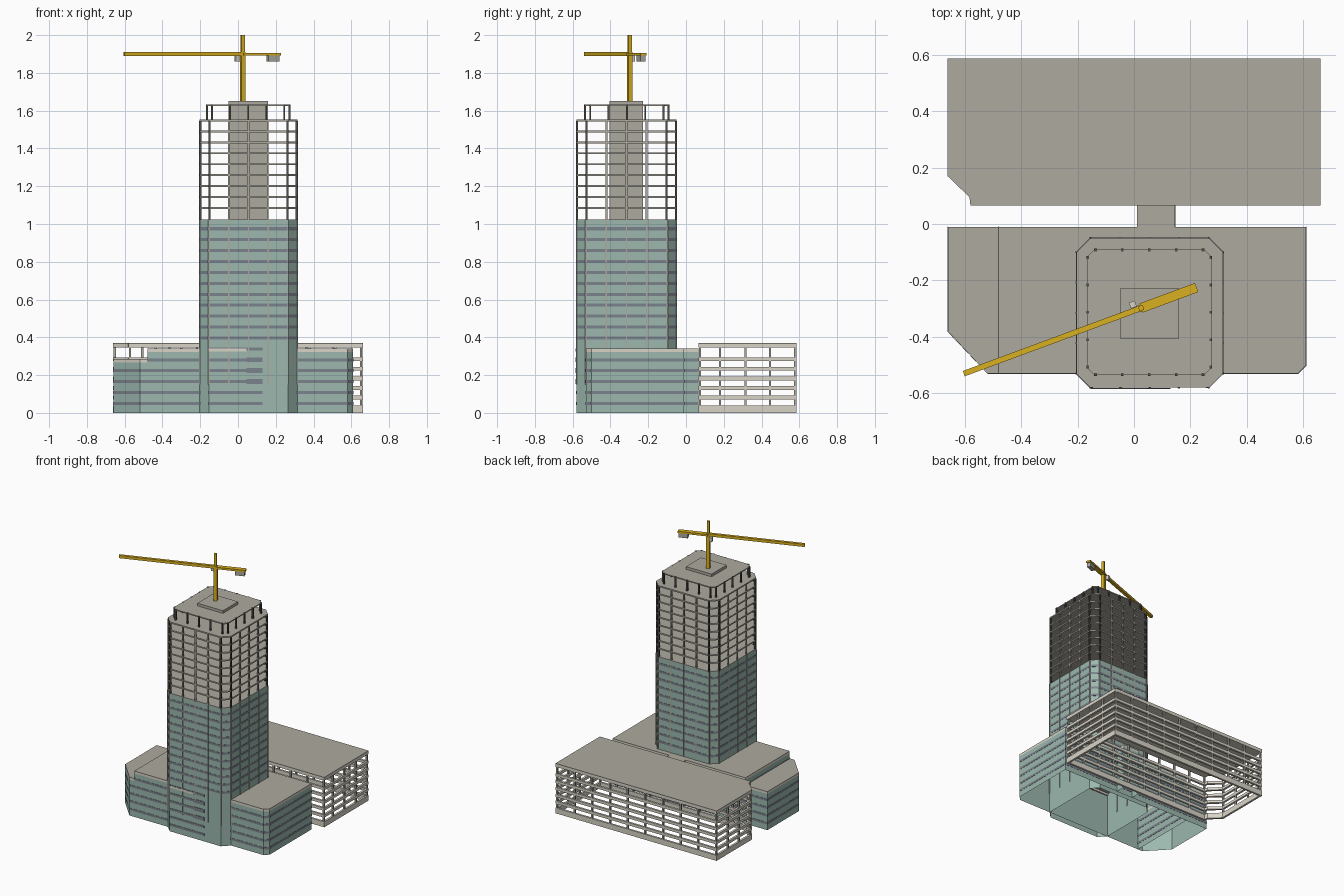
import bpy, bmesh, math
from mathutils import Matrix

cube = bpy.data.objects.get("Cube")
if cube:
    bpy.data.objects.remove(cube)


def material(name, *srgb):
    lin = [c / 12.92 if c < 0.04 else ((c + 0.055) / 1.055) ** 2.4 for c in srgb]
    m = bpy.data.materials.new(name)
    m.use_nodes = True
    m.diffuse_color = (*lin, 1)
    m.node_tree.nodes["Principled BSDF"].inputs["Base Color"].default_value = (*lin, 1)
    return m


concrete = material("concrete", 0.68, 0.665, 0.625)
pale = material("pale concrete", 0.85, 0.83, 0.78)
glass = material("green glass", 0.61, 0.72, 0.685)
slate = material("slate spandrel", 0.48, 0.51, 0.545)
dark = material("dark steel", 0.32, 0.31, 0.29)
yellow = material("crane yellow", 0.85, 0.69, 0.13)


def finish(name, bm, mat):
    bmesh.ops.recalc_face_normals(bm, faces=bm.faces)
    me = bpy.data.meshes.new(name)
    bm.to_mesh(me)
    bm.free()
    me.materials.append(mat)
    ob = bpy.data.objects.new(name, me)
    bpy.context.collection.objects.link(ob)
    return ob


def grown(pts, g):
    """Scale an outline about its middle so that it grows by g on each side."""
    axes = []
    for a in (0, 1):
        lo, hi = min(p[a] for p in pts), max(p[a] for p in pts)
        axes.append(((lo + hi) / 2, 1 + 2 * g / (hi - lo)))
    return [[c + (p[a] - c) * s for a, (c, s) in enumerate(axes)] for p in pts]


def add_prism(bm, pts, z0, z1, caps=True):
    low = [bm.verts.new((x, y, z0)) for x, y in pts]
    top = [bm.verts.new((x, y, z1)) for x, y in pts]
    if caps:
        bm.faces.new(low[::-1])
        bm.faces.new(top)
    for i in range(len(pts)):
        bm.faces.new((low[i - 1], low[i], top[i], top[i - 1]))


def prisms(name, pts, spans, mat, caps=True):
    bm = bmesh.new()
    for z0, z1 in spans:
        add_prism(bm, pts, z0, z1, caps)
    return finish(name, bm, mat)


def rings(name, pts, spans, mat, depth):
    """Hollow beams that follow an outline."""
    bm = bmesh.new()
    inner = grown(pts, -depth)
    for z0, z1 in spans:
        loops = [[bm.verts.new((x, y, z)) for x, y in path]
                 for path, z in ((pts, z0), (pts, z1), (inner, z1), (inner, z0))]
        for k in range(4):
            a, b = loops[k - 1], loops[k]
            for i in range(len(pts)):
                bm.faces.new((a[i - 1], a[i], b[i], b[i - 1]))
    return finish(name, bm, mat)


def posts(name, spots, z0, z1, r, mat):
    bm = bmesh.new()
    for x, y in spots:
        add_prism(bm, rect(x - r, x + r, y - r, y + r), z0, z1)
    return finish(name, bm, mat)


def rect(x0, x1, y0, y1):
    return [(x0, y0), (x1, y0), (x1, y1), (x0, y1)]


def octagon(x0, x1, y0, y1, c):
    return [(x0 + c, y0), (x1 - c, y0), (x1, y0 + c), (x1, y1 - c),
            (x1 - c, y1), (x0 + c, y1), (x0, y1 - c), (x0, y0 + c)]


def side_spots(x0, x1, y0, y1, c, steps):
    """Post positions at quarter steps along each side of a chamfered rectangle."""
    out = []
    for i in steps:
        x = x0 + c + i / 4 * (x1 - x0 - 2 * c)
        y = y0 + c + i / 4 * (y1 - y0 - 2 * c)
        out += [(x, y0), (x, y1), (x0, y), (x1, y)]
    return out


STOREY = 0.0578


def bands(first, last, h=0.008, base=0.05):
    mids = [base + STOREY * k for k in range(first, last)]
    return [(z - h, z + h) for z in mids]


# Tower: glazed lower part with spandrel bands
tower = octagon(-0.204, 0.315, -0.58, -0.05, 0.05)
prisms("tower_glass", tower, [(0, 1.02)], glass, caps=False)
rings("tower_spandrels", grown(tower, 0.002), bands(6, 17), slate, 0.0015)
prisms("tower_front_spandrels", rect(-0.155, 0.13, -0.583, -0.5805), bands(0, 6), slate)
prisms("tower_entrance_spandrels", rect(0.045, 0.13, -0.584, -0.5805), bands(2, 5, 0.013), slate)
prisms("tower_front_fascia", rect(-0.155, 0.045, -0.584, -0.5805), [(0.325, 0.34)], pale)
posts("tower_mullions", side_spots(-0.204, 0.315, -0.58, -0.05, 0.05, range(5)),
      0.15, 1.02, 0.0035, concrete)
prisms("glass_roof_slab", grown(tower, -0.001), [(1.015, 1.024)], concrete)

# Tower: open floors, columns and set-back top floor
prisms("open_floor_slabs", tower, bands(18, 27, 0.005, 0.045), concrete)
frame = (-0.2, 0.311, -0.576, -0.054, 0.05)
posts("open_floor_columns", side_spots(*frame, (1, 2, 3)), 1.02, 1.545, 0.0045, concrete)
posts("open_corner_columns", side_spots(*frame, (0, 4)), 1.02, 1.545, 0.0055, dark)
prisms("top_slab", octagon(-0.166, 0.274, -0.536, -0.09, 0.025), [(1.624, 1.632)], concrete)
posts("top_columns", side_spots(-0.164, 0.272, -0.534, -0.092, 0.027, range(5)),
      1.545, 1.633, 0.005, dark)
prisms("lift_core", rect(-0.05, 0.16, -0.405, -0.228), [(1.02, 1.652)], concrete)

# Front podium: main block, lower wing and link to the rear block
main = [(-0.48, -0.53), (0.58, -0.53), (0.61, -0.50), (0.61, -0.01), (-0.48, -0.01)]
wing = [(-0.66, -0.38), (-0.52, -0.53), (-0.48, -0.53), (-0.48, -0.01), (-0.66, -0.01)]
link = rect(0.01, 0.145, -0.012, 0.065)
for name, pts, top, floors in (("podium", main, 0.34, 5),
                               ("wing", wing, 0.285, 4),
                               ("link", link, 0.34, 5)):
    prisms(name + "_glass", pts, [(0, top - 0.018)], glass, caps=False)
    rings(name + "_spandrels", grown(pts, 0.002), bands(0, floors), slate, 0.0015)
    rings(name + "_fascia", pts, [(top - 0.018, top - 0.003)], pale, 0.01)
    prisms(name + "_roof", pts, [(top - 0.003, top)], concrete)

# Rear block: open frame of edge beams, columns and a solid roof
rear = [(-0.58, 0.066), (0.661, 0.066), (0.661, 0.586), (-0.661, 0.586),
        (-0.661, 0.17), (-0.583, 0.095)]
beams = [(0, 0.04)] + [(0.071 + 0.0508 * k, 0.091 + 0.0508 * k) for k in range(5)]
rings("rear_edge_beams", rear, beams, pale, 0.015)
prisms("rear_roof_edge", rear, [(0.345, 0.366)], pale)
prisms("rear_roof", rear, [(0.366, 0.37)], concrete)
spots = [(-0.652 + 0.1449 * i, 0.579) for i in range(10)]
spots += [(-0.572 + 0.1359 * i, 0.074) for i in range(10)]
spots += [(s * 0.653, y) for s in (-1, 1) for y in (0.18, 0.315, 0.445)]
posts("rear_columns", spots, 0.02, 0.35, 0.006, concrete)


# Tower crane, turned about its mast
def crane_part(name, x0, x1, y0, y1, z0, z1, mat):
    ob = prisms(name, rect(x0, x1, y0, y1), [(z0, z1)], mat)
    ob.matrix_world = Matrix.Translation((0.025, -0.298, 0)) @ Matrix.Rotation(math.radians(20.3), 4, "Z")


crane_part("crane_mast", -0.012, 0.012, -0.012, 0.012, 1.65, 1.91, yellow)
crane_part("crane_mast_head", -0.009, 0.009, -0.009, 0.009, 1.91, 2.0, yellow)
crane_part("crane_jib", -0.67, 0.0, -0.010, 0.010, 1.89, 1.91, yellow)
crane_part("crane_counter_jib", 0.0, 0.21, -0.017, 0.017, 1.892, 1.906, yellow)
crane_part("crane_counterweight", 0.14, 0.203, -0.014, 0.014, 1.86, 1.892, concrete)
crane_part("crane_cab", -0.034, -0.012, 0.011, 0.033, 1.86, 1.893, pale)
